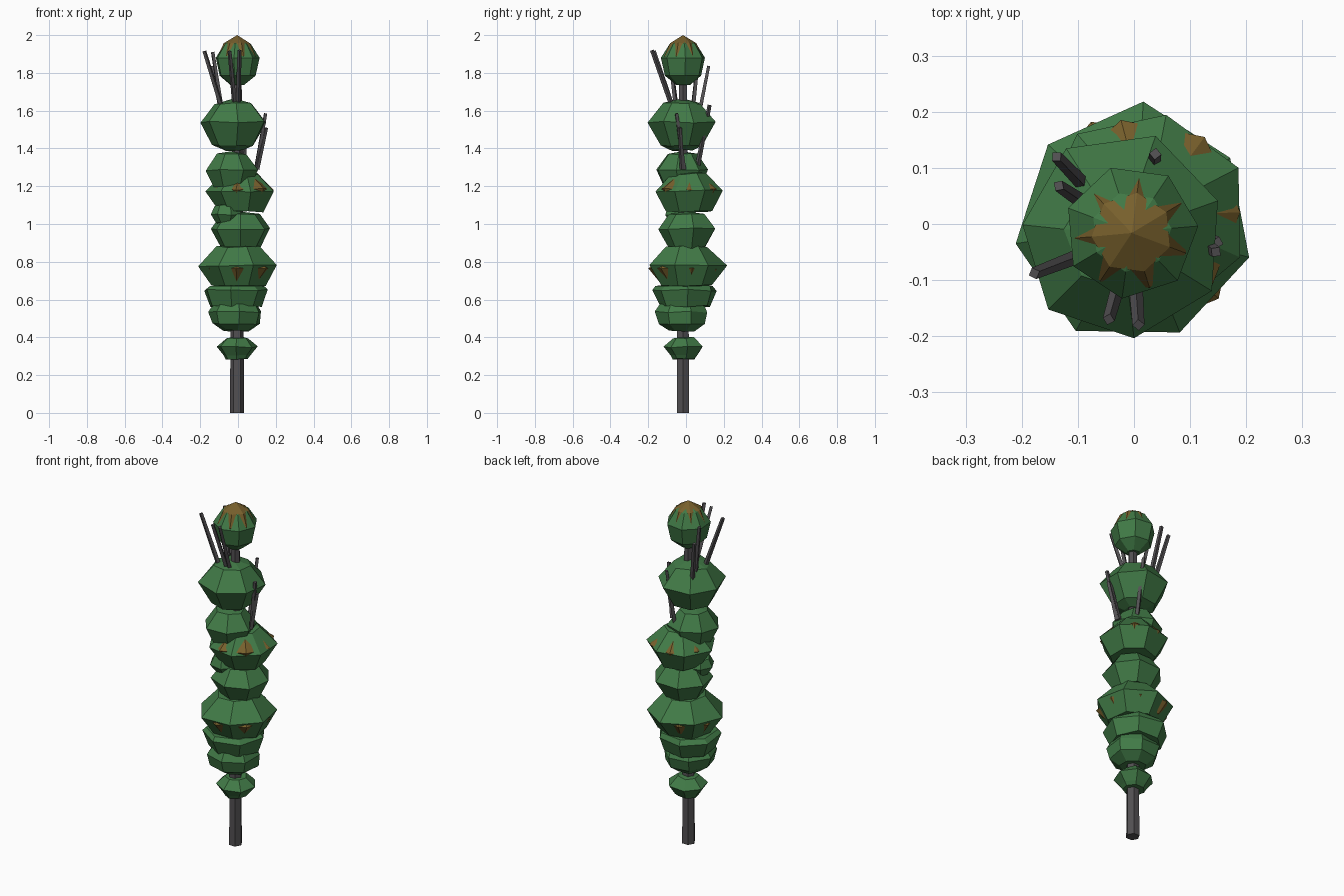
import bpy, bmesh, math, random
from mathutils import Vector

if "Cube" in bpy.data.objects:
    bpy.data.objects.remove(bpy.data.objects["Cube"])

random.seed(4)


def material(name, rgb):
    m = bpy.data.materials.new(name)
    m.diffuse_color = (*rgb, 1)
    m.use_nodes = True
    m.node_tree.nodes["Principled BSDF"].inputs["Base Color"].default_value = m.diffuse_color
    return m


GREEN = material("leaf green", (0.053, 0.195, 0.062))
BROWN = material("dry leaf brown", (0.185, 0.115, 0.025))
GREY = material("bark grey", (0.085, 0.08, 0.085))


def finish(bm, name, mat):
    bmesh.ops.recalc_face_normals(bm, faces=bm.faces)
    me = bpy.data.meshes.new(name)
    bm.to_mesh(me)
    bm.free()
    me.materials.append(mat)
    ob = bpy.data.objects.new(name, me)
    bpy.context.collection.objects.link(ob)
    return ob


def lathe(name, cx, cy, radius, rot, profile, mat, sides=7, jitter=0.0):
    """Faceted clump: profile is (relative radius, z) from bottom to top; 0 makes a tip."""
    bm = bmesh.new()
    rings = []
    for f, z in profile:
        if f == 0:
            rings.append([bm.verts.new((cx, cy, z))])
            continue
        ring = []
        for i in range(sides):
            a = math.radians(rot) + math.tau * i / sides
            r = radius * f * (1 + random.uniform(-jitter, jitter))
            dz = random.uniform(-jitter, jitter) * 0.12
            ring.append(bm.verts.new((cx + r * math.cos(a), cy + r * math.sin(a), z + dz)))
        rings.append(ring)
    for lo, hi in zip(rings, rings[1:]):
        for i in range(sides):
            j = (i + 1) % sides
            if len(hi) == 1:
                bm.faces.new((lo[i], lo[j], hi[0]))
            elif len(lo) == 1:
                bm.faces.new((lo[0], hi[j], hi[i]))
            else:
                bm.faces.new((lo[i], lo[j], hi[j], hi[i]))
    for ring in (rings[0], rings[-1]):
        if len(ring) > 1:
            bm.faces.new(ring)
    return finish(bm, name, mat)


def stick(name, start, end, width):
    """Square twig between two points."""
    a, b = Vector(start), Vector(end)
    bm = bmesh.new()
    bmesh.ops.create_cone(bm, cap_ends=True, segments=4, radius1=width * 0.75,
                          radius2=width * 0.6, depth=(b - a).length)
    ob = finish(bm, name, GREY)
    ob.location = (a + b) / 2
    ob.rotation_mode = 'QUATERNION'
    ob.rotation_quaternion = (b - a).to_track_quat('Z', 'Y')


# trunk
lathe("trunk", -0.005, -0.016, 0.037, 0,
      [(1, 0), (0.95, 0.45), (0.75, 1.4), (0.65, 1.8)], GREY, sides=6)

# leaf clumps: name, x, y, radius, rotation, profile
clumps = [
    ("lowest_clump", -0.005, -0.01, 0.108, 10,
     [(0.55, 0.285), (0.68, 0.305), (1, 0.348), (0.55, 0.398), (0, 0.402)]),
    ("second_clump", -0.01, -0.02, 0.143, 20,
     [(0.5, 0.435), (0.9, 0.472), (1, 0.535), (0.82, 0.575)]),
    ("third_clump", -0.015, -0.005, 0.17, 5,
     [(0.8, 0.565), (1, 0.65), (0.9, 0.672)]),
    ("belly_clump", 0.003, 0, 0.212, 35,
     [(0.68, 0.675), (1, 0.78), (0.55, 0.88), (0, 0.89)]),
    ("middle_clump", 0.015, 0.008, 0.16, 12,
     [(0.65, 0.875), (1, 0.975), (0.62, 1.055), (0, 1.065)]),
    ("side_clump", -0.06, -0.03, 0.085, 30,
     [(0.65, 1.005), (1, 1.05), (0.75, 1.10), (0, 1.11)]),
    ("upper_middle_clump", 0.022, 0.015, 0.188, -24,
     [(0.65, 1.065), (1, 1.175), (0.5, 1.265), (0, 1.28)]),
    ("shoulder_clump", -0.035, -0.022, 0.144, 40,
     [(0.7, 1.20), (1, 1.285), (0.55, 1.37), (0, 1.385)]),
    ("upper_clump", -0.022, -0.02, 0.182, 174,
     [(0.3, 1.39), (0.62, 1.415), (1, 1.54), (0.56, 1.638), (0, 1.665)]),
]
for name, x, y, r, rot, prof in clumps:
    lathe(name, x, y, r, rot, prof, GREEN, jitter=0.04)

# top clump, with brown ridges showing between its facets
head = [(0.3, 1.735), (0.82, 1.785), (1, 1.88), (0.6, 1.955), (0, 1.993)]
lathe("top_clump", -0.005, -0.014, 0.12, 5, head, GREEN)
lathe("top_dry_leaves", -0.004, -0.016, 0.12, 31,
      [(0.5, 1.80), (0.86, 1.89), (0.6, 1.957), (0, 2.0)], BROWN)

# dry leaves poking from the fuller clumps
lathe("belly_dry_leaves", 0, 0, 0.192, 10,
      [(0.75, 0.70), (1, 0.765), (0.6, 0.84)], BROWN, jitter=0.05)
lathe("upper_middle_dry_leaves", 0.022, 0.015, 0.168, 2,
      [(0.7, 1.10), (1, 1.185), (0.55, 1.25)], BROWN, jitter=0.05)

# bare twigs
twigs = [
    ((-0.08, -0.05, 1.60), (-0.178, -0.088, 1.915)),
    ((-0.015, -0.065, 1.60), (-0.045, -0.17, 1.915)),
    ((0.0, -0.065, 1.60), (0.008, -0.18, 1.92)),
    ((-0.085, 0.065, 1.56), (-0.138, 0.12, 1.835)),
    ((-0.085, 0.035, 1.60), (-0.134, 0.068, 1.91)),
    ((0.03, 0.06, 1.30), (0.038, 0.125, 1.63)),
    ((0.095, -0.01, 1.29), (0.146, -0.05, 1.585)),
    ((0.10, -0.02, 1.29), (0.149, -0.033, 1.51)),
]
for i, (a, b) in enumerate(twigs):
    stick(f"twig_{i + 1}", a, b, 0.018)
